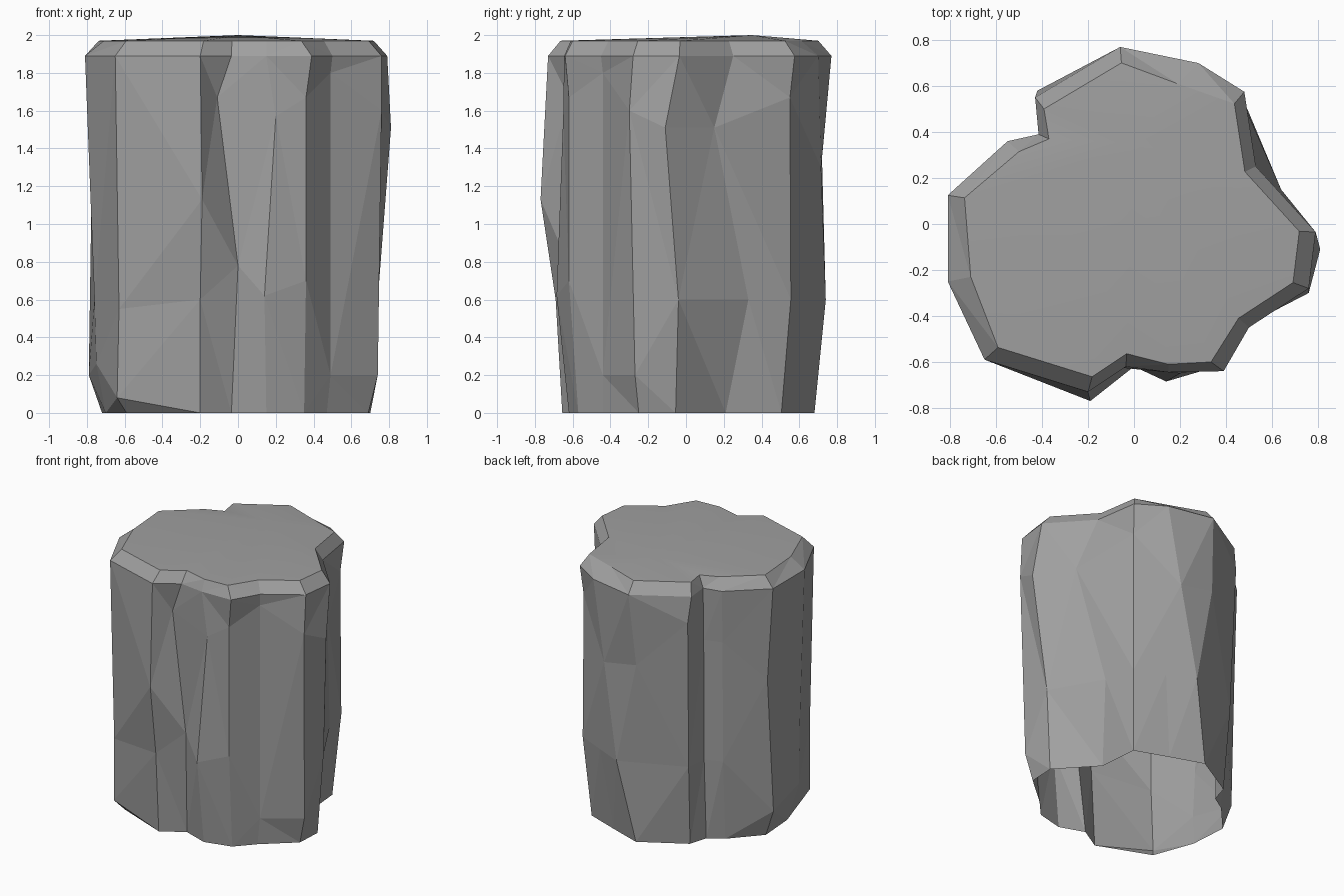
import bpy
import bmesh
from mathutils import Vector

default_cube = bpy.data.objects.get("Cube")
if default_cube:
    bpy.data.objects.remove(default_cube, do_unlink=True)

RIM_Z, CAP_Z, CAP_SCALE = 1.89, 1.97, 0.91


def make_material(name, colour):
    material = bpy.data.materials.new(name)
    material.use_nodes = True
    material.diffuse_color = colour
    shader = material.node_tree.nodes["Principled BSDF"]
    shader.inputs["Base Color"].default_value = colour
    shader.inputs["Roughness"].default_value = 0.9
    return material


# Rock ridges and grooves, anticlockwise from the right: rim (x, y), foot (x, y)
ridges = {
    "right": ((.79, -.035), (.70, -.055)),
    "right_groove": ((.53, .25), (.455, .21)),
    "back_right": ((.48, .575), (.43, .505)),
    "back_side": ((.28, .70), (.185, .595)),
    "back": ((-.06, .77), (-.06, .68)),
    "back_left": ((-.43, .55), (-.38, .495)),
    "left_groove": ((-.415, .39), (-.42, .36)),
    "left_shoulder": ((-.55, .36), (-.53, .29)),
    "left": ((-.81, .125), (-.72, .08)),
    "left_side": ((-.81, -.25), (-.70, -.20)),
    "front_left": ((-.65, -.59), (-.59, -.50)),
    "front": ((-.20, -.73), (-.20, -.655)),
    "front_groove": ((-.035, -.62), (-.035, -.555)),
    "front_middle": ((.15, -.645), (.15, -.62)),
    "front_right": ((.39, -.64), (.35, -.57)),
    "right_corner": ((.50, -.45), (.47, -.44)),
    "right_side": ((.76, -.28), (.69, -.25)),
}

# Uneven ridges: an upper and a lower bend (x, y, z)
bends = {
    "right": ((.81, -.11, 1.51), (.74, -.04, .6)),
    "right_groove": ((.64, .15, 1.51), (.53, .33, .6)),
    "back_right": ((.465, .55, 1.67), (.47, .555, .6)),
    "back_side": ((.18, .715, 1.3), (.26, .65, .6)),
    "back": ((-.09, .72, 1.35), (.06, .74, .6)),
    "back_left": ((-.42, .58, 1.7), (-.40, .54, .6)),
    "left": ((-.775, .14, 1.2), (-.79, .09, .2)),
    "left_side": ((-.76, -.26, .6), (-.75, -.27, .26)),
    "front_left": ((-.63, -.57, .55), (-.64, -.56, .08)),
    "front": ((-.19, -.77, 1.13), (-.20, -.69, .6)),
    "front_groove": ((-.11, -.62, 1.67), (0, -.62, .78)),
    "front_middle": ((.20, -.65, 1.57), (.14, -.685, .62)),
    "front_right": ((.36, -.62, 1.67), (.36, -.62, .7)),
    "right_corner": ((.49, -.44, 1.8), (.49, -.44, .2)),
    "right_side": ((.76, -.30, 1.6), (.74, -.27, .2)),
}

# Cap corners where the chamfer is wider or narrower
cap_corners = {
    "back_side": (.19, .61),
    "left_groove": (-.37, .37),
    "left_shoulder": (-.50, .315),
    "left_side": (-.71, -.23),
    "front_middle": (.15, -.61),
    "front_right": (.335, -.60),
}


def ridge_points(name):
    """Points of one ridge, from the foot up to the chamfered cap."""
    rim, foot = (Vector(p) for p in ridges[name])
    if name in bends:
        upper, lower = bends[name]
    else:
        upper = (*rim.lerp(foot, 0.2), 1.5)
        lower = (*rim.lerp(foot, 0.35), 0.6)
    cap = cap_corners.get(name, rim * CAP_SCALE)
    return ((*foot, 0), lower, upper, (*rim, RIM_Z), (*cap, CAP_Z))


# Faceted pillar wall, chamfer and slightly raised cap, open underneath
bm = bmesh.new()
columns = [[bm.verts.new(p) for p in ridge_points(name)] for name in ridges]
peak = bm.verts.new((0, 0.35, 2))
for here, following in zip(columns, columns[1:] + columns[:1]):
    for low in range(len(here) - 1):
        bm.faces.new((here[low], following[low], following[low + 1], here[low + 1]))
    # Smooth cap with a sharp border
    bm.faces.new((here[-1], following[-1], peak)).smooth = True
    bm.edges.get((here[-1], following[-1])).smooth = False
bmesh.ops.triangulate(bm, faces=bm.faces[:], quad_method="SHORT_EDGE")

mesh = bpy.data.meshes.new("rock_pillar")
bm.to_mesh(mesh)
bm.free()
mesh.materials.append(make_material("stone_grey", (0.35, 0.35, 0.35, 1)))
pillar = bpy.data.objects.new("rock_pillar", mesh)
bpy.context.collection.objects.link(pillar)
